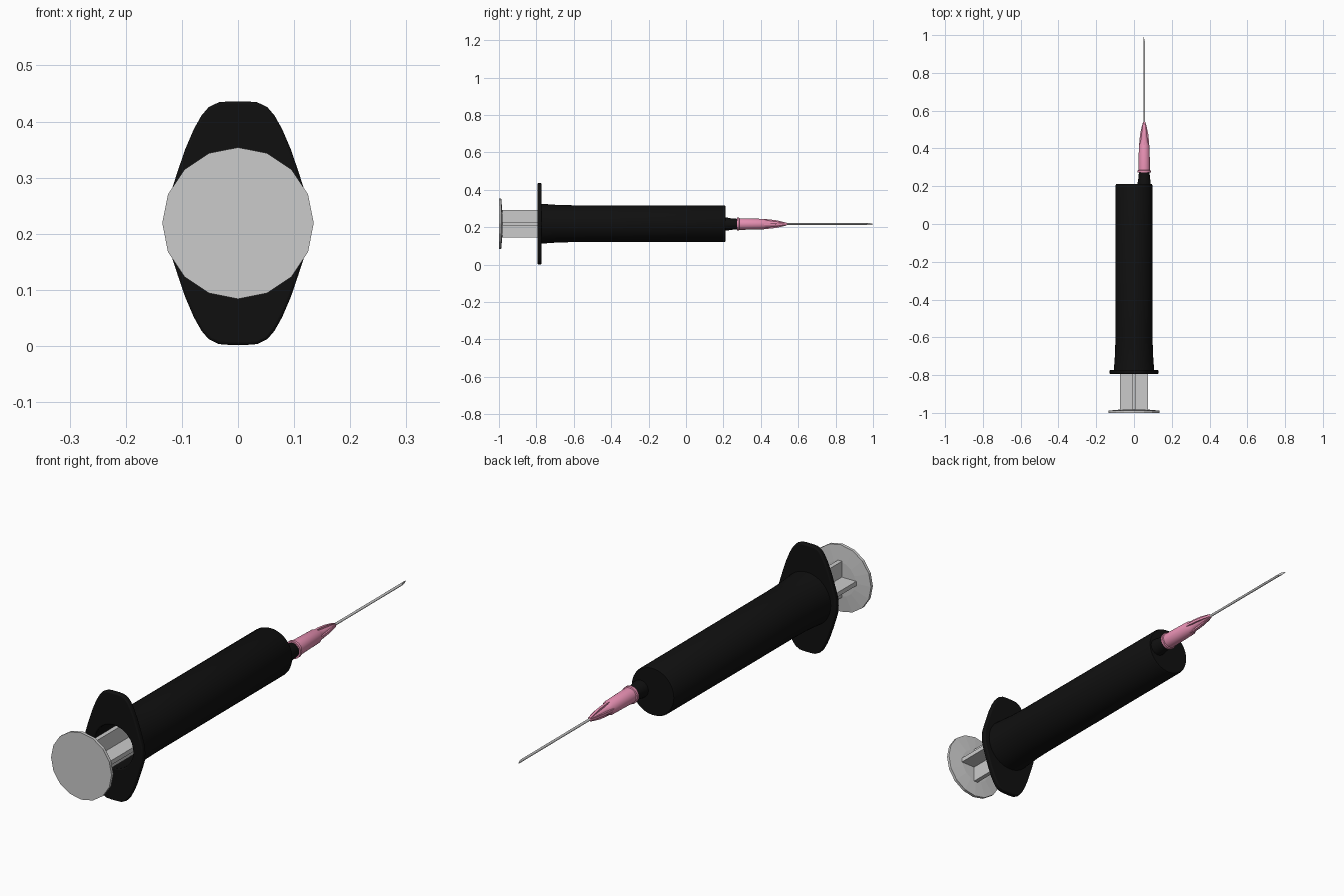
import bpy, bmesh, math
from mathutils import Vector

if "Cube" in bpy.data.objects:
    bpy.data.objects.remove(bpy.data.objects["Cube"])

CZ = 0.219          # height of the syringe axis
NX, NZ = 0.054, 0.217  # offset axis of nozzle and needle


def material(name, rgb):
    m = bpy.data.materials.new(name)
    m.diffuse_color = (*rgb, 1)
    m.use_nodes = True
    m.node_tree.nodes["Principled BSDF"].inputs["Base Color"].default_value = m.diffuse_color
    return m


BLACK = material("black_plastic", (0.005, 0.005, 0.005))
PINK = material("pink_plastic", (0.80, 0.28, 0.45))


def finish(name, bm, mat=None, smooth=True):
    bmesh.ops.recalc_face_normals(bm, faces=bm.faces)
    me = bpy.data.meshes.new(name)
    bm.to_mesh(me)
    bm.free()
    ob = bpy.data.objects.new(name, me)
    bpy.context.collection.objects.link(ob)
    if mat:
        me.materials.append(mat)
    if smooth:
        bpy.ops.object.select_all(action='DESELECT')
        ob.select_set(True)
        bpy.context.view_layer.objects.active = ob
        bpy.ops.object.shade_smooth_by_angle(angle=math.radians(35))
    return ob


def lathe(name, profile, sides, cx=0, cz=CZ, mat=None, smooth=True):
    """Revolve (y, radius) points about a y-parallel axis; ends are capped."""
    bm = bmesh.new()
    rings = []
    for y, r in profile:
        rings.append([bm.verts.new((cx + r * math.cos(a), y, cz + r * math.sin(a)))
                      for a in (2 * math.pi * i / sides for i in range(sides))])
    for a, b in zip(rings, rings[1:]):
        for i in range(sides):
            j = (i + 1) % sides
            bm.faces.new((a[i], a[j], b[j], b[i]))
    bm.faces.new(rings[0])
    bm.faces.new(rings[-1])
    return finish(name, bm, mat, smooth)


def fins(name, outline, half_thick, cx=0, cz=CZ, mat=None):
    """Two crossed plates; outline is (y, half width) points."""
    bm = bmesh.new()
    for vertical in (False, True):
        pts = outline + [(y, -w) for y, w in reversed(outline)]
        sides = []
        for t in (-half_thick, half_thick):
            sides.append([bm.verts.new((cx + (t if vertical else w), y,
                                        cz + (w if vertical else t))) for y, w in pts])
        lo, hi = sides
        bm.faces.new(lo)
        bm.faces.new(hi[::-1])
        for i in range(len(pts)):
            j = (i + 1) % len(pts)
            bm.faces.new((lo[i], lo[j], hi[j], hi[i]))
    return finish(name, bm, mat, False)


# Barrel: hollow tube, open at the back, closed at the front
lathe("barrel", [(0.19, 0.086), (-0.79, 0.086), (-0.79, 0.108), (-0.765, 0.106),
                 (-0.68, 0.100), (-0.60, 0.0985), (0.205, 0.0975), (0.212, 0.094)],
      48, mat=BLACK)

# Finger flange: rounded plate with a hole for the plunger
quarter = [(0.129, 0.0), (0.127, 0.03), (0.118, 0.06), (0.107, 0.094), (0.094, 0.132),
           (0.079, 0.167), (0.065, 0.192), (0.052, 0.207), (0.034, 0.2155), (0.015, 0.217)]
right = [(x, -z) for x, z in reversed(quarter[1:])] + quarter
outline = right + [(-x, z) for x, z in reversed(right)]
hole = [(0.086 * math.cos(2 * math.pi * i / 48), 0.086 * math.sin(2 * math.pi * i / 48))
        for i in range(48)]
curve = bpy.data.curves.new("finger_flange", 'CURVE')
curve.dimensions = '2D'
curve.fill_mode = 'BOTH'
for pts in (outline, hole):
    s = curve.splines.new('POLY')
    s.points.add(len(pts) - 1)
    for p, (x, z) in zip(s.points, pts):
        p.co = (x, z, 0, 1)
    s.use_cyclic_u = True
curve.extrude = 0.006
curve.bevel_depth = 0.005
curve.bevel_resolution = 2
curve.offset = -0.005
flange = bpy.data.objects.new("finger_flange", curve)
flange.location = (0, -0.783, CZ)
flange.rotation_euler = (math.pi / 2, 0, 0)
bpy.context.collection.objects.link(flange)
curve.materials.append(BLACK)
bpy.ops.object.select_all(action='DESELECT')
flange.select_set(True)
bpy.context.view_layer.objects.active = flange
bpy.ops.object.convert(target='MESH')
bpy.ops.object.shade_smooth_by_angle(angle=math.radians(35))

# Plunger: thumb disc, crossed ribs and rubber stopper
lathe("thumb_disc", [(-1.0, 0.135), (-0.988, 0.135), (-0.982, 0.07)], 16, smooth=False)
fins("plunger_ribs", [(-0.985, 0.073), (0.08, 0.073)], 0.009)
lathe("plunger_stopper", [(0.07, 0.085), (0.15, 0.085), (0.18, 0.03)], 32, mat=BLACK)

# Nozzle, set off to one side of the barrel end
lathe("nozzle", [(0.20, 0.035), (0.225, 0.034), (0.24, 0.031), (0.30, 0.026)],
      24, NX, NZ, BLACK)

# Needle hub: collar, sleeve, tapering core and crossed fins
lathe("needle_hub", [(0.272, 0.027), (0.272, 0.035), (0.283, 0.035), (0.285, 0.031),
                     (0.415, 0.028), (0.428, 0.022), (0.45, 0.018), (0.50, 0.012),
                     (0.535, 0.008), (0.541, 0.005)], 24, NX, NZ, PINK)
fins("hub_fins", [(0.40, 0.027), (0.435, 0.026), (0.48, 0.021), (0.515, 0.013),
                  (0.538, 0.007)], 0.005, NX, NZ, PINK)

# Needle with a slanted tip
needle = lathe("needle", [(0.52, 0.005), (0.98, 0.005)], 12, NX, NZ)
for v in needle.data.vertices:
    if v.co.y > 0.9:
        v.co.y = 0.98 - (v.co.x - NX) * 4
